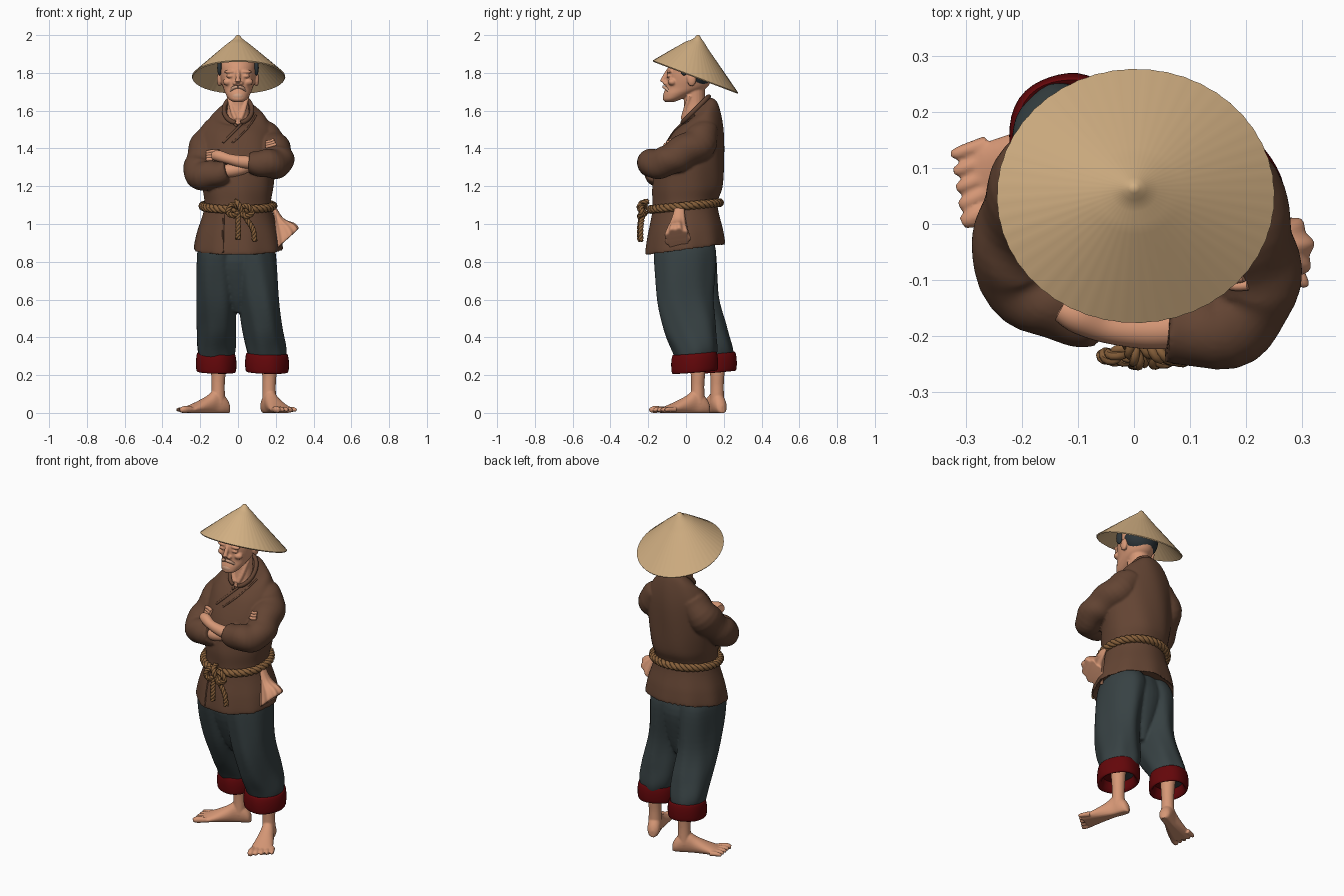
import bpy, bmesh, math
from math import sin, cos, pi, radians
from mathutils import Vector, Matrix
from mathutils.bvhtree import BVHTree

def material(name, rgb):
    m = bpy.data.materials.new(name)
    m.diffuse_color = (*rgb, 1)
    return m

SKIN = material("skin", (0.67, 0.31, 0.18))
STRAW = material("straw", (0.64, 0.43, 0.225))
BROWN = material("brown cloth", (0.125, 0.058, 0.033))
SLATE = material("slate cloth", (0.038, 0.053, 0.056))
RED = material("dark red cuff", (0.125, 0.002, 0.003))
ROPE = material("rope", (0.24, 0.115, 0.042))
HAIR = material("dark hair", (0.026, 0.036, 0.042))
BEARD = material("pale whiskers", (0.62, 0.35, 0.23))

def spline(pts, n):
    """Catmull-Rom through tuples of any length."""
    p = [pts[0]] + list(pts) + [pts[-1]]
    out = []
    for i in range(1, len(p) - 2):
        for k in range(n):
            t = k / n
            out.append(tuple(0.5 * (2*b + (c-a)*t + (2*a-5*b+4*c-d)*t*t + (3*b-a-3*c+d)*t**3)
                             for a, b, c, d in zip(p[i-1], p[i], p[i+1], p[i+2])))
    return out + [tuple(pts[-1])]

def finish(name, bm, mat):
    bmesh.ops.recalc_face_normals(bm, faces=bm.faces[:])
    me = bpy.data.meshes.new(name)
    bm.to_mesh(me)
    bm.free()
    me.materials.append(mat)
    ob = bpy.data.objects.new(name, me)
    bpy.context.collection.objects.link(ob)
    return ob

def add_skin(bm, rings):
    vs = [[bm.verts.new(p) for p in r] for r in rings]
    n = len(vs[0])
    for a, b in zip(vs, vs[1:]):
        for i in range(n):
            bm.faces.new((a[i], a[(i+1) % n], b[(i+1) % n], b[i]))
    bm.faces.new(vs[0])
    bm.faces.new(vs[-1][::-1])

def loft(name, rings, mat, n=4, seg=48, fold=lambda a, t: 1):
    """rings: (cx, cy, z, rx, ry, slope along x, slope along y)"""
    rs = spline(rings, n) if n > 1 else rings
    grid = []
    for k, (cx, cy, z, rx, ry, sx, sy) in enumerate(rs):
        row = []
        for i in range(seg):
            a = 2 * pi * i / seg
            f = fold(a, k / (len(rs) - 1))
            dx, dy = rx * cos(a) * f, ry * sin(a) * f
            row.append((cx + dx, cy + dy, z + sx * dx + sy * dy))
        grid.append(row)
    bm = bmesh.new()
    add_skin(bm, grid)
    return finish(name, bm, mat)

def frames(pts):
    """Parallel-transported frames along a path."""
    P = [Vector(p[:3]) for p in pts]
    T = [(P[min(i+1, len(P)-1)] - P[max(i-1, 0)]).normalized() for i in range(len(P))]
    N = T[0].orthogonal().normalized()
    out = []
    for i, t in enumerate(T):
        if i:
            N = T[i-1].rotation_difference(t) @ N
        out.append((P[i], N.copy(), t.cross(N)))
    return out

def add_tube(bm, pts, seg, ripple=0):
    add_skin(bm, [[c + (N * cos(a) + B * sin(a)) * p[3] * (1 + ripple * sin(i * 1.1 + 2 * sin(a)))
                   for a in (2 * pi * j / seg for j in range(seg))]
                  for i, ((c, N, B), p) in enumerate(zip(frames(pts), pts))])

def tubes(name, paths, mat, n=6, seg=20, ripple=0):
    """paths: lists of (x, y, z, radius)"""
    bm = bmesh.new()
    for p in paths:
        add_tube(bm, spline(p, n), seg, ripple)
    return finish(name, bm, mat)

def rope(name, paths, r=0.013, pitch=0.085):
    bm = bmesh.new()
    for path in paths:
        fr = frames(spline(path, 8))
        for s in range(3):
            d, pts = 0, []
            for i, (c, N, B) in enumerate(fr):
                d += (c - fr[i-1][0]).length if i else 0
                a = 2 * pi * (d / pitch + s / 3)
                pts.append((*(c + (N * cos(a) + B * sin(a)) * r * 0.95), r))
            add_tube(bm, pts, 8)
    return finish(name, bm, ROPE)

def blobs(name, items, mat):
    """items: (centre, radii)"""
    bm = bmesh.new()
    for c, s in items:
        bmesh.ops.create_uvsphere(bm, u_segments=20, v_segments=12, radius=1,
                                  matrix=Matrix.Translation(c) @ Matrix.Diagonal((*s, 1)))
    return finish(name, bm, mat)

def fuse(name, parts, voxel, smooth):
    """Join closed parts into one soft skin."""
    bpy.ops.object.select_all(action='DESELECT')
    for o in parts:
        o.select_set(True)
    ob = bpy.context.view_layer.objects.active = parts[0]
    bpy.ops.object.join()
    m = ob.modifiers.new("remesh", 'REMESH')
    m.mode, m.voxel_size = 'VOXEL', voxel
    s = ob.modifiers.new("smooth", 'SMOOTH')
    s.factor, s.iterations = 0.5, smooth
    for mod in ("remesh", "smooth"):
        bpy.ops.object.modifier_apply(modifier=mod)
    ob.name = name
    return ob

# jacket: torso with flared skirt, plus two folded sleeves
torso = loft("torso", [(0, 0, .90, .20, .18, 0, .13), (0, -.005, .862, .235, .210, 0, .13), (0, -.005, .95, .220, .20, 0, .1),
    (0, -.005, 1.09, .177, .172, 0, .08), (0, .010, 1.20, .188, .186, 0, 0), (0, .03, 1.35, .200, .172, 0, 0),
    (0, .058, 1.48, .188, .140, 0, .1), (0, .072, 1.56, .148, .108, 0, .4), (0, .07, 1.59, .105, .086, 0, .8),
    (0, .05, 1.602, .07, .068, 0, 1)], BROWN, 6, 72,
    lambda a, t: 1 + (.025 * sin(9 * a + 1) * (1 - t / .33) if t < .33 else .010 * sin(7 * a + 14 * t)))
sleeves = tubes("sleeves", [
    [(-.10, .09, 1.50, .078), (-.158, .075, 1.42, .092), (-.195, -.005, 1.32, .085), (-.205, -.085, 1.262, .08),
     (-.13, -.14, 1.262, .072), (-.055, -.165, 1.28, .056)],
    [(.10, .09, 1.50, .078), (.160, .07, 1.43, .092), (.200, -.035, 1.37, .088), (.212, -.12, 1.325, .08),
     (.155, -.185, 1.32, .076), (.06, -.185, 1.325, .058)]], BROWN, 5, 28, .05)
jacket = fuse("jacket", [torso, sleeves], .007, 3)
tree = BVHTree.FromObject(jacket, bpy.context.evaluated_depsgraph_get())

def on_jacket(pts, r, off=0.0):
    """Lay front-view points (x, z) on the jacket."""
    out = []
    for x, z in pts:
        hit = tree.ray_cast(Vector((x, -1, z)), Vector((0, 1, 0)))[0]
        out.append((x, (hit.y if hit else 0) - off, z, r))
    return out

# collar and wrapped front edges
ring = [(.074 * cos(radians(a)), .05 + .07 * sin(radians(a)), 1.605 + .07 * sin(radians(a)), .012)
        for a in range(-80, 261, 20)]
tubes("collar", [ring, on_jacket([(.055, 1.575), (.03, 1.545), (0, 1.51), (-.04, 1.47), (-.08, 1.43)], .007),
                 on_jacket([(.095, 1.575), (.075, 1.54), (.045, 1.50), (.005, 1.46), (-.03, 1.43)], .005),
                 on_jacket([(-.055, 1.575), (-.03, 1.545), (-.005, 1.515)], .007)], BROWN, 4, 12)
tubes("jacket_front_edge", [on_jacket([(-.075, 1.05), (-.078, .98), (-.08, .91), (-.08, .85)], .005)], BROWN, 4, 10)

# forearms and hands
tubes("forearms", [[(.09, -.185, 1.325, .036), (.02, -.19, 1.33, .033), (-.05, -.185, 1.345, .027), (-.10, -.165, 1.36, .03), (-.13, -.15, 1.362, .024)],
                   [(-.08, -.16, 1.28, .036), (-.02, -.17, 1.285, .034), (.04, -.16, 1.30, .03), (.10, -.10, 1.34, .028)]], SKIN)
tubes("fingers", [on_jacket([(-.10 - .006 * i, 1.385 - .014 * i), (-.135, 1.385 - .014 * i), (-.165, 1.378 - .012 * i)], .010, .004)
                  for i in range(4)]
      + [on_jacket([(.150, 1.408 + .012 * i), (.175, 1.414 + .012 * i), (.203 - .008 * i, 1.422 + .012 * i)], .009, .002)
         for i in range(3)], SKIN, 4, 10)

# trousers
fold = lambda a, t: 1 + .035 * sin(3 * a + 9 * t) * min(1, 3 * t) + .018 * sin(7 * a - 6 * t) * min(1, 3 * t)
legs = [loft("leg", r, SLATE, 6, 48, fold) for r in (
    [(-.09, 0, .93, .09, .13, 0, 0), (-.105, -.005, .85, .112, .163, 0, 0), (-.11, .025, .62, .106, .142, 0, 0),
     (-.113, .09, .45, .104, .130, 0, 0), (-.117, .14, .34, .101, .110, 0, 0), (-.117, .155, .27, .085, .09, 0, 0)],
    [(.08, 0, .93, .09, .13, 0, 0), (.09, -.005, .85, .108, .165, 0, 0), (.11, -.01, .62, .106, .15, 0, 0),
     (.13, .020, .45, .108, .14, 0, 0), (.146, .046, .34, .106, .122, 0, 0), (.153, .05, .27, .09, .10, 0, 0)])]
seat = loft("seat", [(-.01, 0, .92, .14, .13, 0, 0), (-.008, 0, .80, .16, .155, 0, 0), (0, .01, .62, .08, .11, 0, 0),
                     (0, .02, .53, .03, .07, 0, 0)], SLATE, 4, 32)
fuse("trousers", legs + [seat], .008, 3)

# rolled cuffs, shins, feet and toes
for side, cx, cy, rx, ry, ax, ay, d in (("left", -.117, .157, .107, .112, -.105, .165, (-.88, -.475)),
                                       ("right", .152, .046, .116, .124, .165, .062, (.37, -.929))):
    loft(side + "_cuff", [(cx, cy, z, rx * k, ry * k, -.03, .08) for z, k in
         ((.27, .70), (.232, .78), (.216, .90), (.225, .98), (.265, 1), (.300, .97), (.316, .90), (.300, .74))],
         RED, 4, 40, lambda a, t: 1 + .015 * sin(5 * a + 3 * t))
    shin = tubes("shin", [[(cx, cy, .32, .045), (ax, ay, .22, .039), (ax, ay, .14, .035), (ax, ay, .05, .038)]], SKIN)
    inward = (-d[1], d[0]) if cx < 0 else (d[1], -d[0])
    place = lambda s, w, z: (ax + d[0] * s + inward[0] * w, ay + d[1] * s + inward[1] * w, z)
    grid = []
    for s, w, h in spline([(-.066, .012, .04), (-.052, .03, .07), (-.02, .037, .105), (.02, .037, .12), (.065, .044, .09),
                           (.12, .054, .062), (.17, .061, .040), (.205, .056, .026)], 4):
        grid.append([place(s, w * cos(a), max(0, h * (.45 + .55 * sin(a)))) for a in (2 * pi * i / 24 for i in range(24))])
    bm = bmesh.new()
    add_skin(bm, grid)
    sole = finish("sole", bm, SKIN)
    toes = tubes("toes", [[(*place(.18 - .008 * i, .045 - .025 * i, .018), .015), (*place(.228 - .008 * i, .048 - .028 * i, .018), r),
                           (*place(.254 - .010 * i, .048 - .029 * i, .014), r * .6)]
                          for i, r in enumerate((.019, .015, .014, .013, .012))], SKIN, 4, 12)
    fuse(side + "_foot", [shin, sole, toes], .005, 1)

# rope belt, knot and hanging ends
rope("belt", [[(.186 * cos(a), -.005 + .183 * sin(a), 1.095 + .018 * sin(a)) for a in
               (2 * pi * i / 32 - pi / 2 for i in range(33))]], .012)
rope("belt_knot", [
    [(-.01, -.20, 1.12), (.0, -.235, 1.11), (.012, -.245, 1.08), (.015, -.21, 1.05)],
    [(.0, -.21, 1.09), (-.035, -.235, 1.10), (-.052, -.235, 1.06), (-.02, -.24, 1.045), (.01, -.225, 1.07)],
    [(.01, -.215, 1.09), (.05, -.235, 1.095), (.075, -.235, 1.06), (.04, -.245, 1.04), (.01, -.23, 1.07)],
    [(.01, -.225, 1.07), (.0, -.24, 1.02), (.002, -.245, .97), (.0, -.245, .92)],
    [(.02, -.225, 1.07), (.05, -.235, 1.02), (.08, -.24, .97), (.088, -.24, .91)]], .008, .06)

# pleated cloth tucked in the belt
loft("hip_cloth", [(.19, -.035, 1.085, .014, .025, 0, 0), (.215, -.04, 1.03, .022, .036, .2, 0), (.243, -.045, .97, .047, .054, .8, 0),
                   (.258, -.046, .925, .060, .066, .9, 0), (.256, -.046, .915, .047, .053, .9, 0)],
     SKIN, 5, 64, lambda a, t: 1 + .09 * t * sin(9 * a))

# head, neck and face
skull = loft("skull", [(0, -.087, 1.646, .024, .024, 0, 0), (0, -.074, 1.660, .047, .048, 0, 0), (0, -.037, 1.69, .066, .082, 0, 0),
    (0, .0, 1.72, .078, .108, 0, 0), (0, .015, 1.76, .09, .119, 0, 0), (0, .02, 1.80, .095, .122, 0, 0),
    (0, .03, 1.85, .093, .115, 0, 0), (0, .045, 1.90, .06, .075, 0, 0)], SKIN, 5, 40)
neck = tubes("neck", [[(0, .037, 1.52, .062), (0, .045, 1.60, .058), (0, .045, 1.65, .056), (0, .04, 1.73, .06)],
                      [(.05, .02, 1.68, .012), (.03, -.005, 1.60, .012), (.012, -.018, 1.555, .012)],
                      [(-.05, .02, 1.68, .012), (-.03, -.005, 1.60, .012), (-.012, -.018, 1.555, .012)],
                      [(0, -.095, 1.81, .012), (0, -.116, 1.775, .012), (0, -.124, 1.75, .016)]], SKIN)
lumps = [((0, -.098, 1.672), (.03, .022, .02))]
for s in (-1, 1):
    lumps += [((s * .016, -.108, 1.745), (.012, .014, .011)), ((s * .04, -.088, 1.806), (.034, .015, .010)),
              ((s * .052, -.072, 1.752), (.028, .024, .020)), ((s * .098, .03, 1.765), (.014, .024, .036)),
              ((s * .04, -.090, 1.783), (.022, .013, .010))]
face = blobs("features", lumps, SKIN)
fuse("head", [skull, neck, face], .005, 2)
tubes("moustache", [[(0, -.118, 1.727, .008), (s * .025, -.108, 1.720, .009), (s * .045, -.085, 1.698, .005)] for s in (-1, 1)], BEARD, 4, 10)
blobs("chin_beard", [((0, -.097, 1.676), (.036, .026, .026))], BEARD)
blobs("hair", [((0, .055, 1.80), (.101, .092, .085))] + [((s * .098, -.01, 1.828), (.012, .022, .042)) for s in (-1, 1)], HAIR)

# tilted conical straw hat with fine radial ribs, hollow underneath
def hat_ring(t, r, drop=0):
    return (.003 * t, .064 - .014 * t, 2.0 - .22 * t - drop, .247 * r, .226 * r, 0, -.378 * min(1, t * 4))
hat = [hat_ring(0, .012), hat_ring(.012, .04)] + [hat_ring(t / 12, (t / 12) ** .97) for t in range(1, 13)]
hat += [hat_ring(1, .985, .006), hat_ring(.5, .485, .012), hat_ring(.1, .08, .012)]
loft("straw_hat", hat, STRAW, 1, 192, lambda a, t: 1 + .0025 * sin(48 * a))

# smooth shading with kept edges
bpy.ops.object.select_all(action='SELECT')
bpy.context.view_layer.objects.active = jacket
bpy.ops.object.shade_smooth_by_angle(angle=radians(45))
